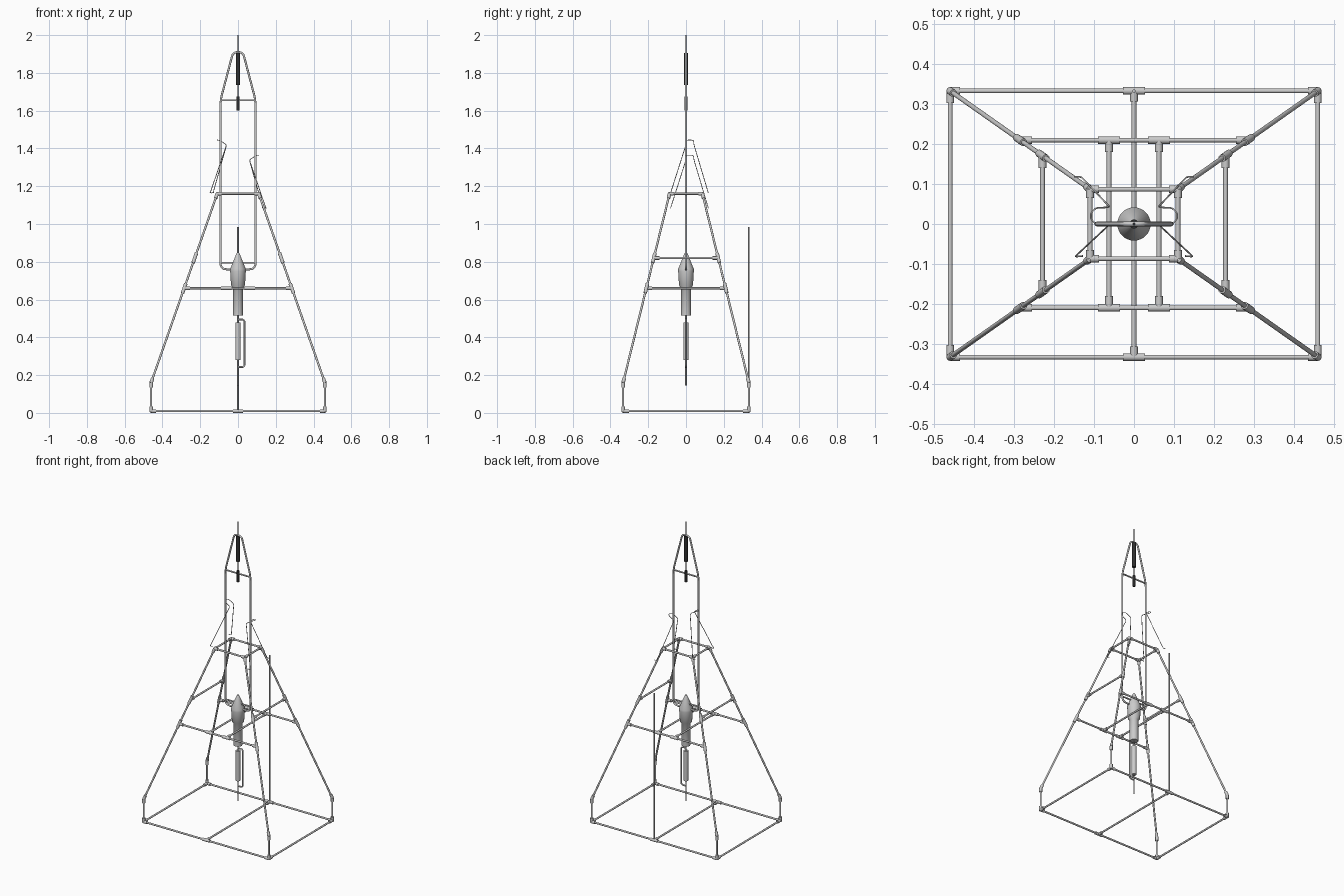
import bpy, math
from mathutils import Vector

if "Cube" in bpy.data.objects:
    bpy.data.objects.remove(bpy.data.objects["Cube"])

R, C = 0.0058, 0.0095   # pipe and fitting radii
BX, BY, ZB = 0.46, 0.333, 0.0095


def finish(ob, mat=None):
    bpy.ops.object.select_all(action='DESELECT')
    ob.select_set(True)
    bpy.context.view_layer.objects.active = ob
    if ob.type == 'CURVE':
        bpy.ops.object.convert(target='MESH')
        ob = bpy.context.view_layer.objects.active
    bpy.ops.object.shade_smooth_by_angle(angle=math.radians(40))
    if mat:
        ob.data.materials.append(mat)
    return ob


def rod(name, a, b, r=R, mat=None, sides=16):
    a, b = Vector(a), Vector(b)
    d = b - a
    bpy.ops.mesh.primitive_cylinder_add(vertices=sides, radius=r, depth=d.length, location=(a + b) / 2,
                                        rotation=d.to_track_quat('Z', 'Y').to_euler())
    ob = bpy.context.object
    ob.name = name
    return finish(ob, mat)


def socket(name, at, toward, length=0.03, back=0.0):
    at = Vector(at)
    d = (Vector(toward) - at).normalized()
    rod(name, at - d * back, at + d * length, C)


def braced(name, a, b, length=0.03):
    # pipe with a fitting socket at either end
    rod(name, a, b)
    socket(name + "_socket", a, b, length)
    socket(name + "_socket", b, a, length)


def fillet(pts, r, closed=False, n=5):
    pts = [Vector(p) for p in pts]
    out = []
    for i, p in enumerate(pts):
        if not closed and i in (0, len(pts) - 1):
            out.append(p)
            continue
        q, s = pts[i - 1], pts[(i + 1) % len(pts)]
        k = min(r, (q - p).length * .45, (s - p).length * .45)
        a, b = p + (q - p).normalized() * k, p + (s - p).normalized() * k
        for j in range(n + 1):
            t = j / n
            out.append(a * (1 - t) ** 2 + p * 2 * t * (1 - t) + b * t * t)
    return out


def tube(name, pts, r, bend, closed=False):
    pts = fillet(pts, bend, closed)
    cu = bpy.data.curves.new(name, 'CURVE')
    cu.dimensions = '3D'
    cu.bevel_depth, cu.bevel_resolution, cu.use_fill_caps = r, 3, True
    sp = cu.splines.new('POLY')
    sp.points.add(len(pts) - 1)
    for p, v in zip(sp.points, pts):
        p.co = (*v, 1)
    sp.use_cyclic_u = closed
    ob = bpy.data.objects.new(name, cu)
    bpy.context.collection.objects.link(ob)
    return finish(ob)


def lathe(name, prof, n=32):
    verts = [(r * math.cos(2 * math.pi * i / n), r * math.sin(2 * math.pi * i / n), z)
             for r, z in prof for i in range(n)]
    faces = [(k * n + i, k * n + (i + 1) % n, (k + 1) * n + (i + 1) % n, (k + 1) * n + i)
             for k in range(len(prof) - 1) for i in range(n)]
    faces += [tuple(reversed(range(n))), tuple(range((len(prof) - 1) * n, len(prof) * n))]
    me = bpy.data.meshes.new(name)
    me.from_pydata(verts, [], faces)
    ob = bpy.data.objects.new(name, me)
    bpy.context.collection.objects.link(ob)
    return finish(ob)


def leg_at(z):
    t = (z - 0.16) / 1.0
    return BX + (0.11 - BX) * t, BY + (0.087 - BY) * t


dark = bpy.data.materials.new("dark")
dark.diffuse_color = (0.03, 0.03, 0.03, 1)
dark.use_nodes = True
dark.node_tree.nodes["Principled BSDF"].inputs["Base Color"].default_value = dark.diffuse_color

# legs with elbows and joint sleeves
for sx in (-1, 1):
    for sy in (-1, 1):
        P = lambda z: (sx * leg_at(z)[0], sy * leg_at(z)[1], z)
        foot, knee, top = (sx * BX, sy * BY, ZB), P(0.16), P(1.16)
        rod("leg_post", foot, knee)
        rod("leg", knee, top)
        socket("foot_socket", foot, knee, 0.025, 0.006)
        socket("knee_socket", knee, foot, 0.025)
        socket("knee_socket", knee, top, 0.025)
        socket("top_socket", top, P(1.0), 0.025)
        for z in (0.66, 0.82):
            socket("leg_sleeve", P(z), top, 0.027, 0.027)

# base rails, middle and top rings
for s in (-1, 1):
    braced("base_long_rail", (-BX, s * BY, ZB), (BX, s * BY, ZB), 0.025)
    braced("base_side_rail", (s * BX, -BY, ZB), (s * BX, BY, ZB))
    rod("base_tee", (-0.027, s * BY, ZB), (0.027, s * BY, ZB), C)
    mx, my = leg_at(0.66)
    braced("middle_rail", (-mx, s * my, 0.66), (mx, s * my, 0.66))
    braced("middle_crossbar", (s * 0.0625, -my, 0.66), (s * 0.0625, my, 0.66))
    for x in (-0.0625, 0.0625):
        rod("middle_tee", (x - 0.027, s * my, 0.66), (x + 0.027, s * my, 0.66), C)
    ux, uy = leg_at(0.82)
    braced("side_brace", (s * ux, -uy, 0.82), (s * ux, uy, 0.82))
    braced("top_rail", (-0.11, s * 0.087, 1.16), (0.11, s * 0.087, 1.16), 0.022)
    braced("top_side_rail", (s * 0.11, -0.087, 1.16), (s * 0.11, 0.087, 1.16), 0.022)
braced("base_crossbar", (0, -BY, ZB), (0, BY, ZB), 0.027)
rod("back_mast", (0, BY, ZB), (0, BY, 0.985), 0.004)

# hanging inner frame
half = [(0.093, 0, 0.76), (0.093, 0, 1.655), (0.026, 0, 1.91)]
tube("inner_frame", half + [(-x, y, z) for x, y, z in reversed(half)], R, 0.035, True)
for z in (0.795, 1.655):
    rod("inner_crossbar", (-0.093, 0, z), (0.093, 0, z), 0.005)

# top sensor
rod("top_probe", (0, 0, 1.6), (0, 0, 2.0), 0.0035, dark)
rod("top_cylinder", (0, 0, 1.735), (0, 0, 1.905), 0.0115, dark)
rod("top_plug", (0, 0, 1.6), (0, 0, 1.675), 0.008, dark)

# weighted core tube and sample barrel
lathe("weight", [(0.026, 0.515), (0.026, 0.66), (0.037, 0.675), (0.0415, 0.75), (0.0415, 0.762),
                 (0.012, 0.835), (0.006, 0.848)])
rod("core_rod", (0, 0, 0.145), (0, 0, 0.53), 0.004)
rod("barrel", (0, 0, 0.28), (0, 0, 0.478), 0.0145, sides=24)
tube("side_pipe", [(0, 0, 0.495), (0.035, 0, 0.495), (0.035, 0, 0.243), (0, 0, 0.243)], 0.005, 0.02)

# release wires, one on each side at different heights
wire = [(0.128, -0.08, 1.167), (0.148, -0.082, 1.163), (0.06, 0, 1.42), (0.098, 0, 1.443),
        (0.112, 0.02, 1.445), (0.098, 0.04, 1.443), (0.06, 0.042, 1.42), (0.132, 0.118, 1.165),
        (0.15, 0.118, 1.165)]
for s, dz in ((-1, 0), (1, -0.08)):
    tube("release_wire", [(s * x, y, z + dz) for x, y, z in wire], 0.002, 0.012)
